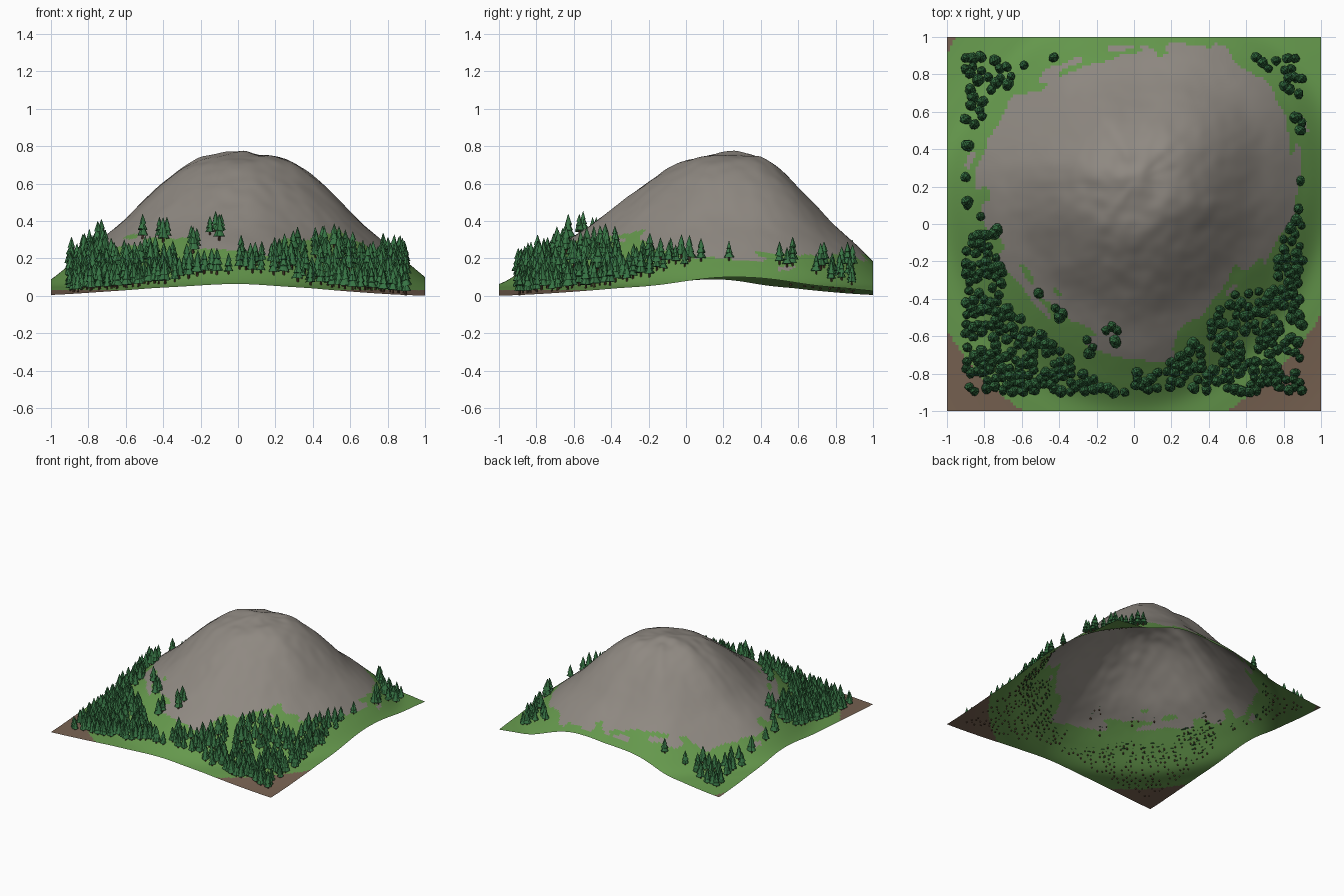
import bpy, bmesh, math, random
from mathutils import Vector, noise

random.seed(7)
cube = bpy.data.objects.get("Cube")
if cube:
    bpy.data.objects.remove(cube)


def material(name, r, g, b):
    m = bpy.data.materials.new(name)
    m.use_nodes = True
    m.diffuse_color = (r, g, b, 1)
    m.node_tree.nodes["Principled BSDF"].inputs["Base Color"].default_value = (r, g, b, 1)
    return m


ROCK = material("grey rock", .275, .25, .222)
GRASS = material("grass green", .13, .315, .073)
SOIL = material("brown soil", .185, .122, .083)
NEEDLES = material("green needles", .038, .175, .058)
BARK = material("bark", .08, .045, .025)

# Mountain shape, every 30 degrees: foot radius, and how far down the rock reaches
PEAK = Vector((.03, .25))
FOOT = [.85, .86, .81, .72, .76, .77, .88, .92, .99, 1.03, .92, .86]
REACH = [1.02, 1.0, .98, .93, .95, .98, 1.0, .91, .85, .97, .87, .93]
# Height along the slope
SLOPE = [.765, .755, .72, .635, .515, .385, .275, .165, .068,
         .038, .019, .006, 0, 0, 0]
STEP = .15


def spline(a, b, c, d, f):
    """Catmull-Rom curve between b and c."""
    return b + .5 * f * (c - a + f * (2 * a - 5 * b + 4 * c - d + f * (3 * (b - c) + d - a)))


def around(ring, ang):
    """Value at an angle from a list that runs once around the peak."""
    k = ang / math.tau * len(ring)
    i = int(k)
    return spline(*[ring[(i + j) % len(ring)] for j in (-1, 0, 1, 2)], k - i)


def polar(x, y):
    """Angle around the peak, and distance relative to the foot."""
    d = Vector((x, y)) - PEAK
    ang = math.atan2(d.y, d.x) % math.tau
    return ang, d.length / around(FOOT, ang)


def height(x, y):
    ang, t = polar(x, y)
    k = t / STEP
    i = int(k)
    last = len(SLOPE) - 1
    z = spline(*[SLOPE[min(abs(i + j), last)] for j in (-1, 0, 1, 2)], k - i)
    # front and back slopes are straighter than the flanks
    if t < 1:
        z -= .035 * math.sin(ang) ** 4 * math.sin(math.pi * t) ** 2
    # gullies running down the rock, fading out at the foot and the summit
    fade = max(0, 1.1 - t)
    gully = noise.noise(Vector((math.cos(ang) * 3, math.sin(ang) * 3, t * 2)))
    lumps = noise.noise(Vector((x * 6, y * 6, 2))) + .5 * noise.noise(Vector((x * 14, y * 14, 5)))
    z += fade * (.03 * min(t, .6) * gully + .014 * lumps)
    return max(z, 0)


# Ground sheet, coloured by distance from the peak
def build_ground():
    bm = bmesh.new()
    bmesh.ops.create_grid(bm, x_segments=130, y_segments=130, size=1)
    for v in bm.verts:
        v.co.z = height(v.co.x, v.co.y)
    for f in bm.faces:
        c = f.calc_center_median()
        ang, t = polar(c.x, c.y)
        streak = noise.noise(Vector((math.cos(ang) * 5, math.sin(ang) * 5, t * 15)))
        f.smooth = True
        if t + .14 * streak < around(REACH, ang):
            f.material_index = 0
        elif t < 1.4 + .22 * max(c.y, 0):
            f.material_index = 1
        else:
            f.material_index = 2
    me = bpy.data.meshes.new("mountain_ground")
    bm.to_mesh(me)
    bm.free()
    for m in (ROCK, GRASS, SOIL):
        me.materials.append(m)
    bpy.context.collection.objects.link(bpy.data.objects.new("mountain_ground", me))


# Conifer: a trunk under three ragged skirts of needles
def build_conifer(name):
    bm = bmesh.new()

    def cone(r1, r2, z0, z1, sides, mat):
        made = bmesh.ops.create_cone(bm, cap_ends=True, segments=sides, radius1=r1,
                                     radius2=r2, depth=z1 - z0)["verts"]
        bmesh.ops.translate(bm, vec=(0, 0, (z0 + z1) / 2), verts=made)
        for f in {f for v in made for f in v.link_faces}:
            f.material_index = mat
        return made

    cone(.006, .005, -.008, .03, 6, 1)
    for r, low, top in ((.03, .018, .072), (.025, .045, .096), (.017, .073, .122)):
        for v in cone(r, .001, low, top, 10, 0):
            if v.co.xy.length > r / 2:
                v.co.xy *= random.uniform(.85, 1.12)
                v.co.z += random.uniform(-.004, .004)
    me = bpy.data.meshes.new(name)
    bm.to_mesh(me)
    bm.free()
    me.materials.append(NEEDLES)
    me.materials.append(BARK)
    return me


def wooded(x, y):
    ang, t = polar(x, y)
    edge = t - around(REACH, ang)
    if y < -.35:
        clump = noise.noise(Vector((x * 9, y * 9, 3)))
        return edge > (.15 if x < 0 else .04) and clump > -.28
    if y < .1:
        return edge > .03 and (x > .77 or (x < -.7 and y < -.05))
    if x < 0:
        return x < -.57 and y > .4 and t > 1.12 and random.random() < .4
    return x > .63 and y > .5 and t > 1.06 and random.random() < .36


# Forest: scattered trees with a minimum gap, plus a few loners on the slope
def build_forest():
    kinds = [build_conifer("conifer_%d" % i) for i in range(4)]
    spots = [Vector(p) for p in (
        (-.51, -.37), (-.42, -.45), (-.38, -.48), (-.4, -.5), (-.12, -.55), (-.15, -.57),
        (-.09, -.57), (-.1, -.63), (-.24, -.69), (-.22, -.66), (-.25, -.62), (-.73, -.03),
        (-.75, -.05), (-.82, .04), (-.89, .1), (-.89, .12), (-.9, .25), (-.89, .42),
        (-.9, .56), (.89, .23), (.88, .08), (.46, -.46), (.54, -.38), (-.43, .89),
        (.89, .5), (.88, .57), (.86, .57))]
    for _ in range(5000):
        p = Vector((random.uniform(-.9, .9), random.uniform(-.9, .9)))
        if wooded(*p) and all((p - q).length > .03 for q in spots):
            spots.append(p)
    for i, p in enumerate(spots):
        tree = bpy.data.objects.new("conifer_tree_%d" % i, random.choice(kinds))
        tree.location = (p.x, p.y, height(*p))
        s = random.uniform(.8, 1.18)
        tree.scale = (s, s, s)
        tree.rotation_euler.z = random.uniform(0, math.tau)
        bpy.context.collection.objects.link(tree)


build_ground()
build_forest()
